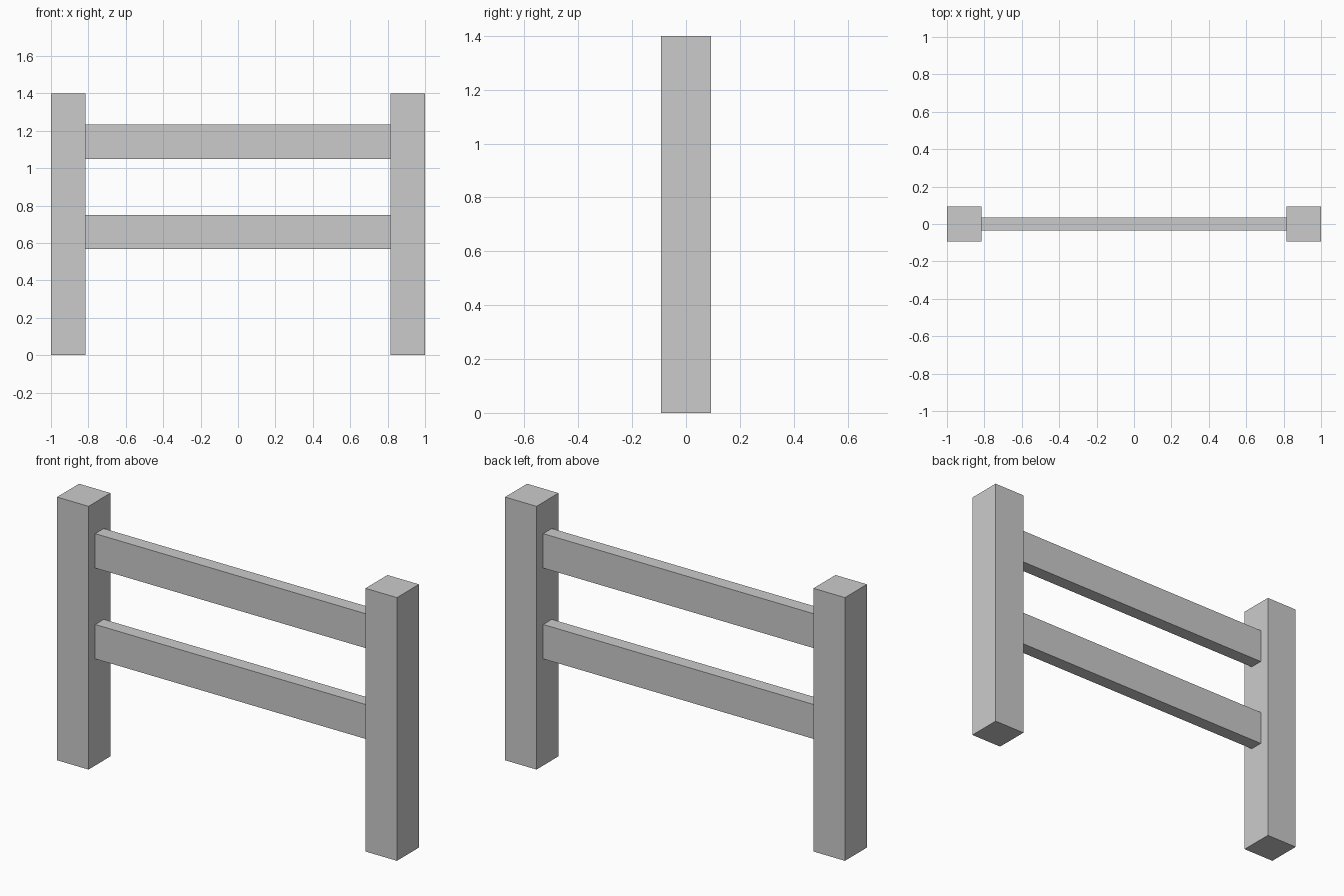
import bpy

if "Cube" in bpy.data.objects:
    bpy.data.objects.remove(bpy.data.objects["Cube"])

POST = 0.185        # square post width
HEIGHT = 1.40
RAIL_H, RAIL_T = 0.183, 0.072


def box(name, size, centre):
    bpy.ops.mesh.primitive_cube_add(size=1, location=centre)
    ob = bpy.context.object
    ob.name = name
    ob.scale = size
    bpy.ops.object.transform_apply(location=False, rotation=False, scale=True)
    return ob


# Two square posts at the ends
for side, label in ((-1, "left"), (1, "right")):
    box(f"{label}_post", (POST, POST, HEIGHT),
        (side * (1 - POST / 2), 0, HEIGHT / 2))

# Two flat rails butting between the posts
for label, bottom in (("lower", 0.567), ("upper", 1.05)):
    box(f"{label}_rail", (2 - 2 * POST, RAIL_T, RAIL_H),
        (0, 0, bottom + RAIL_H / 2))
